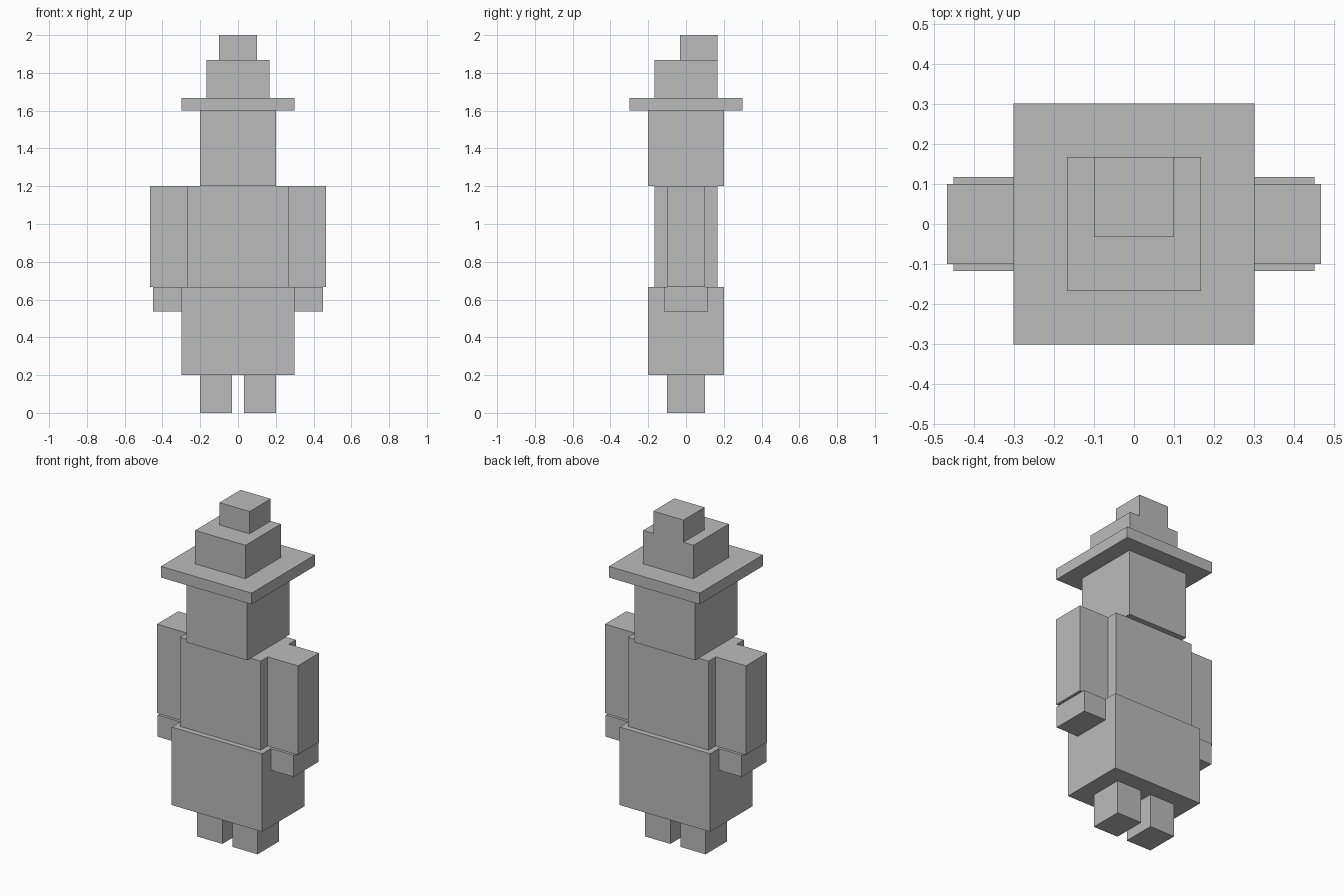
import bpy
import bmesh
from mathutils import Vector

if "Cube" in bpy.data.objects:
    bpy.data.objects.remove(bpy.data.objects["Cube"])

grey = bpy.data.materials.new("plain_grey")
grey.diffuse_color = (0.5, 0.5, 0.5, 1)
grey.use_nodes = True
grey.node_tree.nodes["Principled BSDF"].inputs["Base Color"].default_value = grey.diffuse_color


def box(name, x, y, z):
    """Box spanning the (min, max) ranges along each axis."""
    lo, hi = Vector((x[0], y[0], z[0])), Vector((x[1], y[1], z[1]))
    bm = bmesh.new()
    bmesh.ops.create_cube(bm, size=1)
    bmesh.ops.scale(bm, vec=hi - lo, verts=bm.verts)
    bmesh.ops.translate(bm, vec=(lo + hi) / 2, verts=bm.verts)
    mesh = bpy.data.meshes.new(name)
    bm.to_mesh(mesh)
    bm.free()
    mesh.materials.append(grey)
    obj = bpy.data.objects.new(name, mesh)
    bpy.context.collection.objects.link(obj)


def pair(name, x, y, z):
    """Matching boxes on both sides of the body."""
    box("right_" + name, x, y, z)
    box("left_" + name, (-x[1], -x[0]), y, z)


# Limbs
pair("leg", (0.033, 0.2), (-0.1, 0.1), (0, 0.2))
pair("arm", (0.267, 0.467), (-0.1, 0.1), (0.667, 1.2))
pair("hand", (0.283, 0.45), (-0.117, 0.117), (0.537, 0.667))

# Body and head
box("robe_skirt", (-0.3, 0.3), (-0.2, 0.2), (0.2, 0.667))
box("torso", (-0.267, 0.267), (-0.167, 0.167), (0.667, 1.2))
box("head", (-0.2, 0.2), (-0.2, 0.2), (1.2, 1.6))

# Stepped hat, with its tip set to the back
box("hat_brim", (-0.3, 0.3), (-0.3, 0.3), (1.6, 1.667))
box("hat_crown", (-0.167, 0.167), (-0.167, 0.167), (1.667, 1.867))
box("hat_tip", (-0.1, 0.1), (-0.033, 0.167), (1.867, 2.0))
